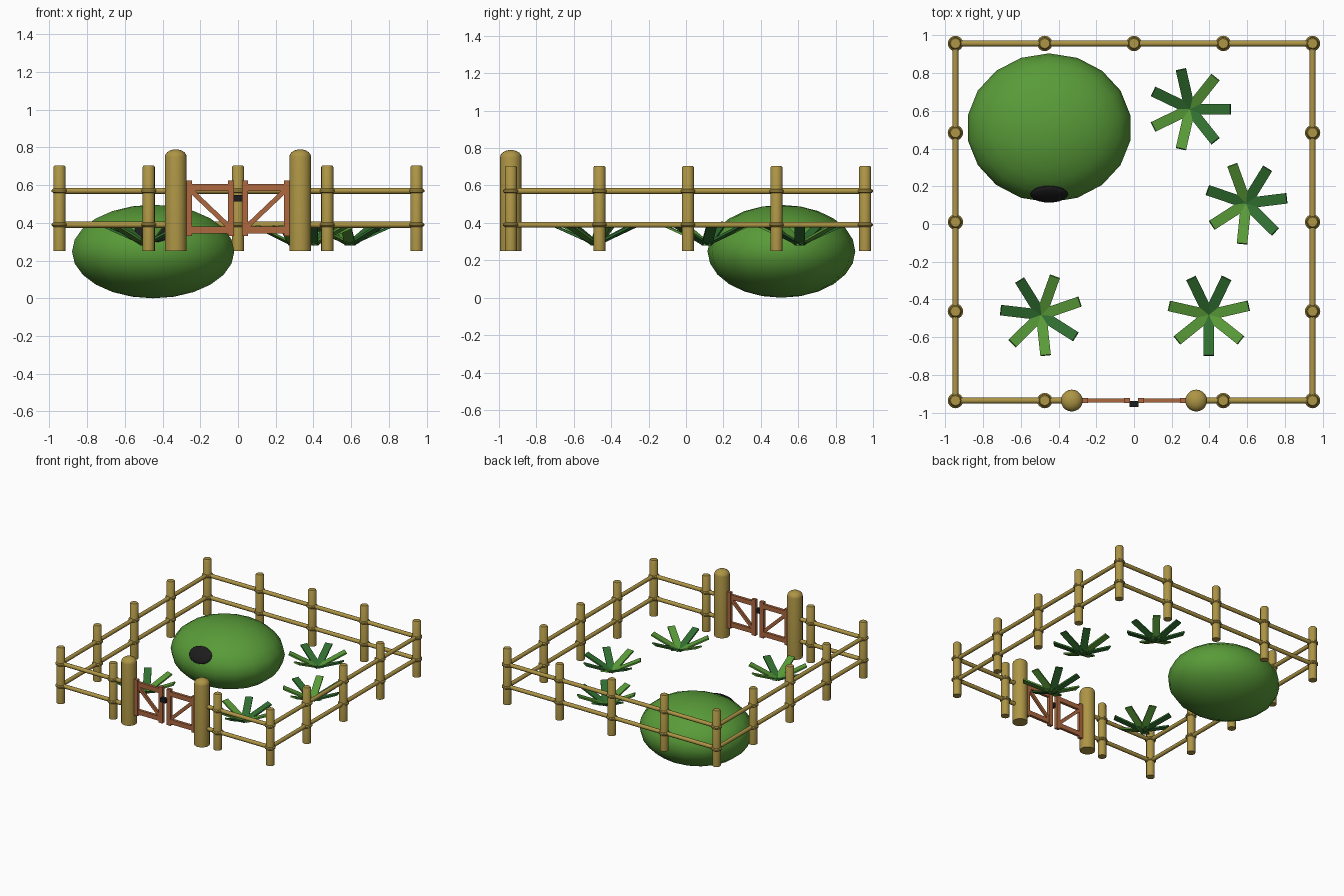
import bpy, bmesh, math
from mathutils import Vector, Matrix

if "Cube" in bpy.data.objects:
    bpy.data.objects.remove(bpy.data.objects["Cube"])


def mat(name, rgb):
    m = bpy.data.materials.new(name)
    m.diffuse_color = (*rgb, 1)
    m.use_nodes = True
    m.node_tree.nodes["Principled BSDF"].inputs["Base Color"].default_value = m.diffuse_color
    return m


WOOD = mat("fence wood", (0.42, 0.30, 0.06))
GATE = mat("gate wood", (0.42, 0.14, 0.05))
BUSH = mat("bush green", (0.10, 0.33, 0.04))
LIGHT = mat("light leaf", (0.10, 0.33, 0.04))
DARK = mat("dark leaf", (0.03, 0.16, 0.03))
BLACK = mat("black", (0.012, 0.012, 0.012))


def finish(name, bm, mats, smooth=True):
    bmesh.ops.recalc_face_normals(bm, faces=bm.faces)
    me = bpy.data.meshes.new(name)
    bm.to_mesh(me)
    bm.free()
    for m in mats:
        me.materials.append(m)
    ob = bpy.data.objects.new(name, me)
    bpy.context.collection.objects.link(ob)
    if smooth:
        bpy.ops.object.select_all(action='DESELECT')
        ob.select_set(True)
        bpy.context.view_layer.objects.active = ob
        bpy.ops.object.shade_smooth_by_angle(angle=math.radians(40))
    return ob


def lathe(bm, profile, x, y, n=16):
    """Closed turned shape from (radius, z) points."""
    rings = [[bm.verts.new((x + r * math.cos(2 * math.pi * i / n),
                            y + r * math.sin(2 * math.pi * i / n), z))
              for i in range(n)] for r, z in profile]
    for a, b in zip(rings, rings[1:]):
        for i in range(n):
            j = (i + 1) % n
            bm.faces.new((a[i], a[j], b[j], b[i]))
    bm.faces.new(rings[0][::-1])
    bm.faces.new(rings[-1])


def rod(bm, a, b, r, n=12):
    a, b = Vector(a), Vector(b)
    d = b - a
    M = Matrix.Translation((a + b) / 2) @ d.to_track_quat('Z', 'Y').to_matrix().to_4x4()
    bmesh.ops.create_cone(bm, cap_ends=True, segments=n, radius1=r, radius2=r,
                          depth=d.length, matrix=M)


def box(bm, c, size, rot=Matrix()):
    M = Matrix.Translation(c) @ rot @ Matrix.Diagonal((*size, 1))
    return bmesh.ops.create_cube(bm, size=1, matrix=M)["verts"]


S, CY = 0.947, 0.0105            # fence half size and y offset
FRONT, BACK = CY - S, CY + S
RAILS = (0.39, 0.57)
GX = 0.33                        # gate post x

# fence posts with binding rings at each rail
spots = set()
for i in range(5):
    t = -S + i * S / 2
    spots |= {(t, BACK), (-S, CY + t), (S, CY + t)}
    if i != 2:
        spots.add((t, FRONT))
bm = bmesh.new()
rings = bmesh.new()
for x, y in sorted(spots):
    lathe(bm, [(0.032, 0.25), (0.032, 0.697), (0.026, 0.705)], x, y)
    for z in RAILS:
        lathe(rings, [(0.034, z - 0.011), (0.041, z - 0.005),
                      (0.041, z + 0.005), (0.034, z + 0.011)], x, y)
finish("fence_posts", bm, [WOOD])
finish("post_rings", rings, [WOOD])

# rails
bm = bmesh.new()
for z in RAILS:
    rod(bm, (-S, BACK, z), (S, BACK, z), 0.016)
    for s in (-1, 1):
        rod(bm, (s * S, FRONT, z), (s * S, BACK, z), 0.016)
        rod(bm, (s * S, FRONT, z), (s * GX, FRONT, z), 0.016)
finish("fence_rails", bm, [WOOD])

# domed gate posts
bm = bmesh.new()
dome = [(0.058 * math.cos(a), 0.75 + 0.04 * math.sin(a))
        for a in (math.radians(d) for d in (0, 20, 40, 60, 80))]
for s in (-1, 1):
    lathe(bm, [(0.058, 0.25)] + dome, s * GX, FRONT, 20)
finish("gate_posts", bm, [WOOD])

# braced gate leaves, mirrored
for s, name in ((-1, "gate_leaf_left"), (1, "gate_leaf_right")):
    bm = bmesh.new()
    for x in (0.26, 0.037):
        box(bm, (s * x, FRONT, 0.477), (0.034, 0.026, 0.295))
    for z in (0.588, 0.362):
        box(bm, (s * 0.148, FRONT, z), (0.20, 0.022, 0.038))
    ang = s * math.atan2(0.19, 0.2)
    box(bm, (s * 0.148, FRONT, 0.475), (0.28, 0.018, 0.026),
        Matrix.Rotation(-ang, 4, 'Y'))
    finish(name, bm, [GATE], False)

# latch
bm = bmesh.new()
box(bm, (0, FRONT - 0.018, 0.53), (0.048, 0.034, 0.034))
finish("gate_latch", bm, [BLACK], False)

# bush: squashed sphere
bm = bmesh.new()
bmesh.ops.create_uvsphere(bm, u_segments=18, v_segments=12, radius=1,
                          matrix=Matrix.Translation((-0.45, 0.51, 0.248))
                          @ Matrix.Diagonal((0.437, 0.395, 0.248, 1)))
finish("bush", bm, [BUSH])

# dark opening on the front of the bush
bm = bmesh.new()
bmesh.ops.create_uvsphere(bm, u_segments=20, v_segments=10, radius=1,
                          matrix=Matrix.Translation((-0.45, 0.158, 0.352))
                          @ Matrix.Rotation(math.radians(53), 4, 'X')
                          @ Matrix.Diagonal((0.1, 0.068, 0.022, 1)))
finish("bush_opening", bm, [BLACK])

# leafy plants: seven raised blades each, light (L) or dark (D)
plants = [(0.297, 0.609, 0, "DLDDLLD"), (0.595, 0.11, 7, "DDLDLLD"),
          (0.397, -0.482, 13, "LDDLLDL"), (-0.492, -0.482, 19, "LLDDLLD")]
for k, (x, y, a0, shades) in enumerate(plants):
    bm = bmesh.new()
    for i, shade in enumerate(shades):
        R = Matrix.Rotation(math.radians(a0) + i * 2 * math.pi / 7, 4, 'Z')
        c = Vector((x, y, 0.332)) + R @ Vector((0.108, 0, 0))
        tilt = R @ Matrix.Rotation(math.radians(-24), 4, 'Y')
        for v in box(bm, c, (0.235, 0.056, 0.012), tilt):
            for f in v.link_faces:
                f.material_index = int(shade == "D")
    finish(f"plant_{k + 1}", bm, [LIGHT, DARK], False)
